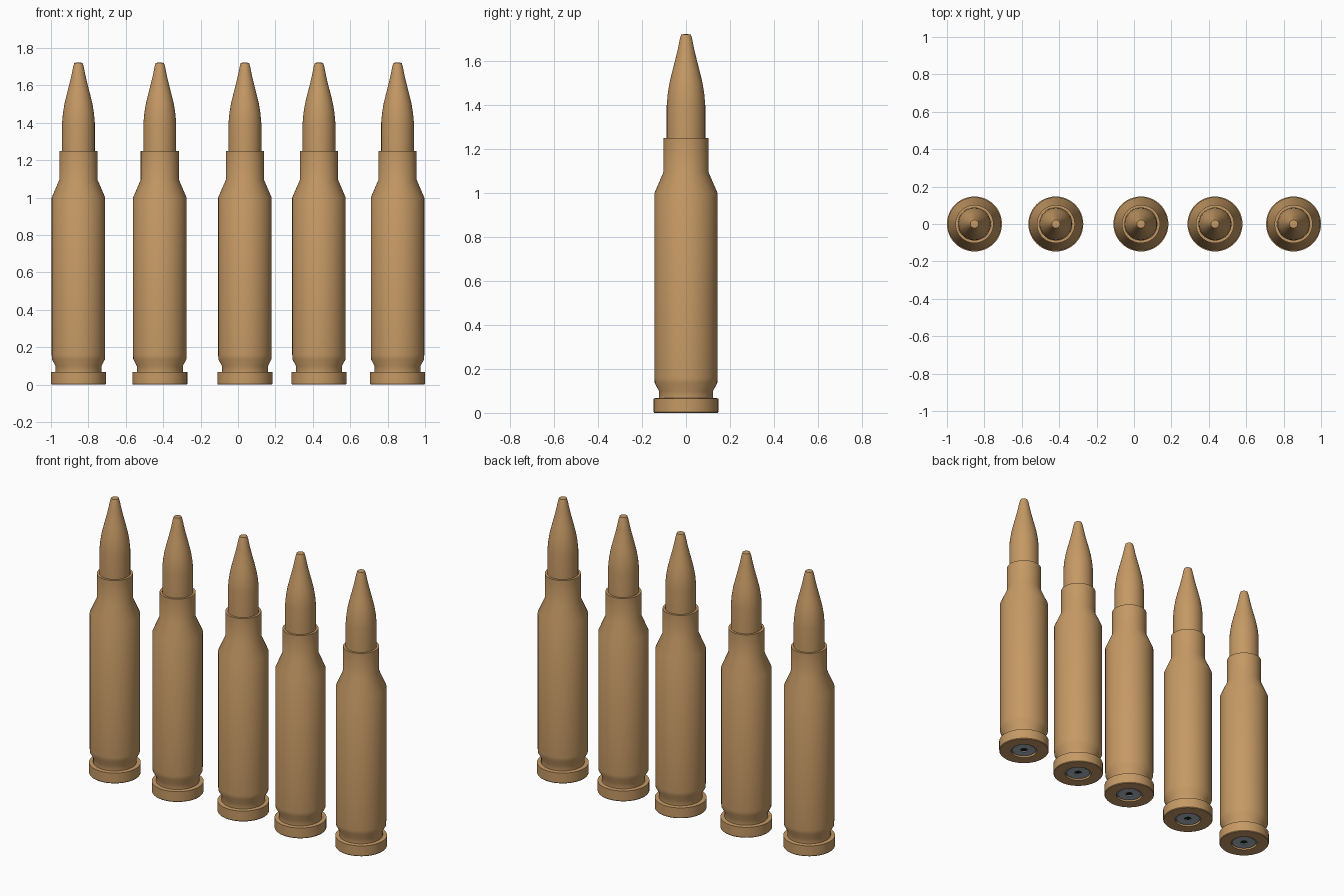
import bpy, bmesh, math

if "Cube" in bpy.data.objects:
    bpy.data.objects.remove(bpy.data.objects["Cube"])

SIDES = 48


def material(name, rgb):
    m = bpy.data.materials.new(name)
    m.diffuse_color = (*rgb, 1.0)
    m.use_nodes = True
    m.node_tree.nodes["Principled BSDF"].inputs["Base Color"].default_value = m.diffuse_color
    return m


brass = material("brass", (0.56, 0.32, 0.13))
steel = material("steel grey", (0.42, 0.48, 0.54))
black = material("black", (0.01, 0.01, 0.01))


def lathe(name, profile, mat):
    """Spin an (r, z) profile, listed bottom to top along the outside, around z."""
    bm = bmesh.new()
    rings = []
    for r, z in profile:
        if r == 0:
            rings.append([bm.verts.new((0, 0, z))] * SIDES)
        else:
            rings.append([bm.verts.new((r * math.cos(2 * math.pi * i / SIDES),
                                        r * math.sin(2 * math.pi * i / SIDES), z))
                          for i in range(SIDES)])
    for a, b in zip(rings, rings[1:]):
        for i in range(SIDES):
            j = (i + 1) % SIDES
            quad = list(dict.fromkeys((a[i], a[j], b[j], b[i])))
            bm.faces.new(quad)
    me = bpy.data.meshes.new(name)
    bm.to_mesh(me)
    bm.free()
    me.materials.append(mat)
    ob = bpy.data.objects.new(name, me)
    bpy.context.collection.objects.link(ob)
    bpy.ops.object.select_all(action='DESELECT')
    ob.select_set(True)
    bpy.context.view_layer.objects.active = ob
    bpy.ops.object.shade_smooth_by_angle(angle=math.radians(35))
    return ob


# case: primer pocket, rim, groove, body, shoulder, neck and open mouth
case = [(0.077, 0.03), (0.077, 0.0), (0.144, 0.0), (0.147, 0.004), (0.147, 0.066),
        (0.123, 0.068), (0.123, 0.10), (0.142, 0.135), (0.143, 0.16), (0.143, 1.0),
        (0.102, 1.095), (0.102, 1.25), (0.088, 1.25), (0.088, 1.2)]
# bullet: straight shank, curved nose, blunt tip
bullet = [(0.0875, 1.2), (0.0875, 1.40), (0.083, 1.45), (0.075, 1.50), (0.063, 1.55),
          (0.050, 1.60), (0.038, 1.65), (0.028, 1.70), (0.022, 1.72), (0.0, 1.722)]
# primer: slightly recessed cup with a central dimple
primer = [(0.021, 0.012), (0.021, 0.006), (0.068, 0.005), (0.076, 0.012), (0.076, 0.03)]
dimple = [(0.0, 0.012), (0.021, 0.012)]

parts = [lathe("case", case, brass), lathe("bullet", bullet, brass),
         lathe("primer", primer, steel), lathe("primer_dimple", dimple, black)]

# five rounds in a row
for n, x in enumerate((-0.853, -0.418, 0.037, 0.433, 0.853)):
    for p in parts:
        ob = p if n == 0 else p.copy()
        if n:
            bpy.context.collection.objects.link(ob)
        ob.location.x = x
